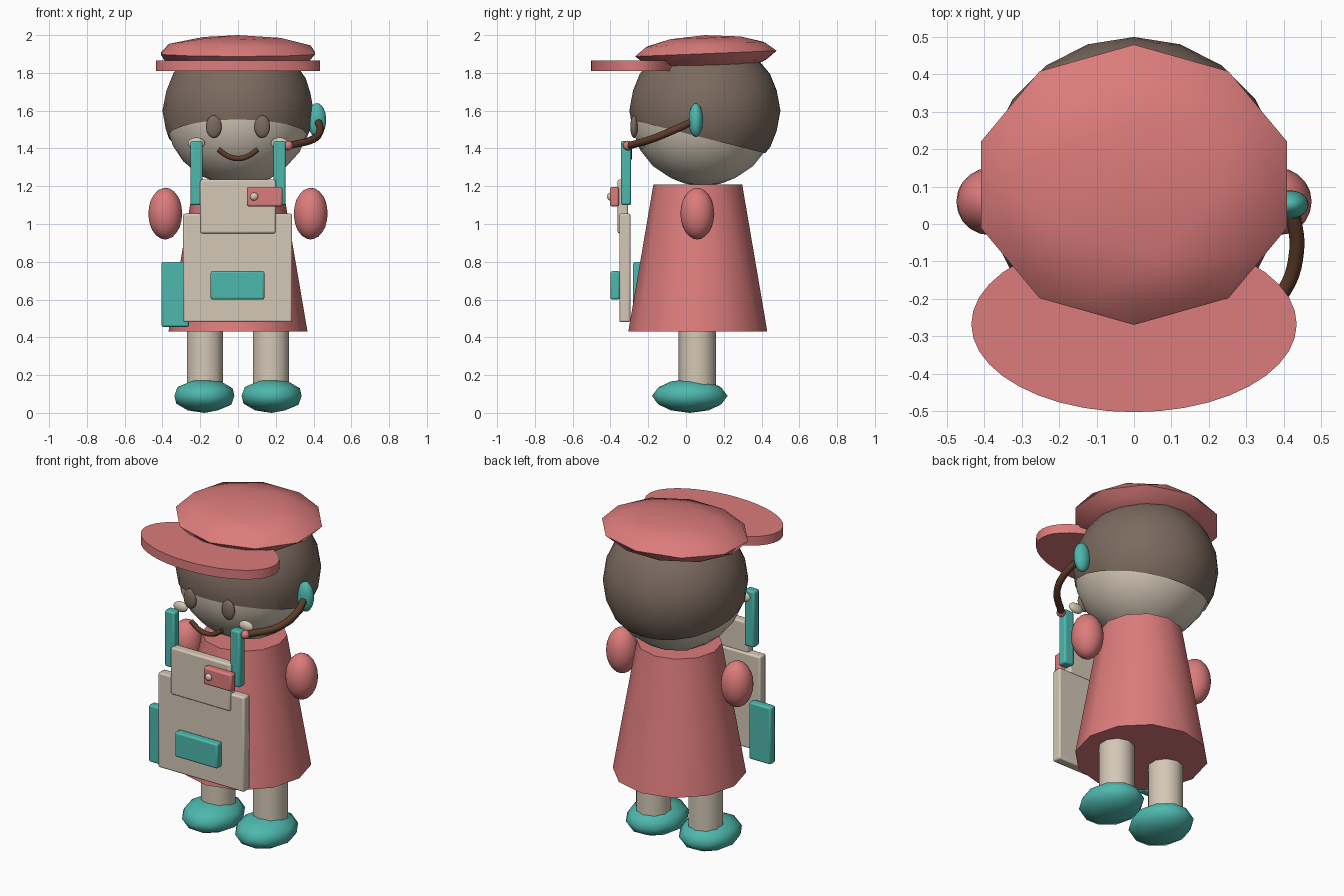
import bpy, bmesh, math
from mathutils import Vector

if "Cube" in bpy.data.objects:
    bpy.data.objects.remove(bpy.data.objects["Cube"], do_unlink=True)


def material(name, rgb):
    m = bpy.data.materials.new(name)
    m.use_nodes = True
    m.diffuse_color = (*rgb, 1)
    m.node_tree.nodes["Principled BSDF"].inputs["Base Color"].default_value = (*rgb, 1)
    return m


pink = material("coral_pink", (0.72, 0.2, 0.2))
teal = material("teal", (0.075, 0.48, 0.42))
cream = material("cream", (0.66, 0.58, 0.47))
hair_brown = material("hair_brown", (0.2, 0.145, 0.115))
dark_brown = material("dark_brown", (0.11, 0.046, 0.023))


def finish(name, mat, angle=60):
    ob = bpy.context.object
    ob.name = name
    ob.data.materials.append(mat)
    bpy.ops.object.shade_smooth_by_angle(angle=math.radians(angle))
    return ob


def ball(name, mat, loc, radii, detail=3, tilt=0):
    bpy.ops.mesh.primitive_ico_sphere_add(subdivisions=detail, radius=1, location=loc,
                                          rotation=(tilt, 0, 0))
    bpy.context.object.scale = radii
    bpy.ops.object.transform_apply(location=False, rotation=False, scale=True)
    return finish(name, mat)


def cone(name, mat, loc, r_bottom, r_top, height, sides):
    bpy.ops.mesh.primitive_cone_add(vertices=sides, radius1=r_bottom, radius2=r_top,
                                    depth=height, location=loc)
    return finish(name, mat, 50)


def box(name, mat, x, y, z, bevel=0.01):
    """Bevelled box given by its (min, max) range on each axis."""
    spans = (x, y, z)
    bpy.ops.mesh.primitive_cube_add(size=1, location=[sum(s) / 2 for s in spans])
    bpy.context.object.scale = [s[1] - s[0] for s in spans]
    bpy.ops.object.transform_apply(location=False, rotation=False, scale=True)
    ob = finish(name, mat, 30)
    mod = ob.modifiers.new("Bevel", "BEVEL")
    mod.width, mod.segments = bevel, 2
    return ob


def tube(name, mat, points, radius):
    """Round tube along a smooth path."""
    curve = bpy.data.curves.new(name, "CURVE")
    curve.dimensions = "3D"
    curve.bevel_depth, curve.bevel_resolution = radius, 2
    curve.resolution_u, curve.use_fill_caps = 5, True
    spline = curve.splines.new("BEZIER")
    spline.bezier_points.add(len(points) - 1)
    for bp, p in zip(spline.bezier_points, points):
        bp.co = p
        bp.handle_left_type = bp.handle_right_type = "AUTO"
    curve.materials.append(mat)
    ob = bpy.data.objects.new(name, curve)
    bpy.context.collection.objects.link(ob)
    return ob


# Head, with a hair shell cut off by a plane that drops toward the back
ball("head", cream, (0, 0.09, 1.585), (0.385, 0.385, 0.385))
hair = ball("hair", hair_brown, (0, 0.1, 1.6), (0.4, 0.4, 0.385))
bm = bmesh.new()
bm.from_mesh(hair.data)
bmesh.ops.bisect_plane(bm, geom=bm.verts[:] + bm.edges[:] + bm.faces[:],
                       plane_co=Vector((0, 0, -0.145)), plane_no=Vector((0, 0.25, 1)),
                       clear_inner=True)
bm.to_mesh(hair.data)
bm.free()

# Cap crown and oval visor
ball("cap_crown", pink, (0, 0.105, 1.902), (0.43, 0.375, 0.098), detail=2, tilt=0.04)
visor = cone("cap_visor", pink, (0, -0.268, 1.838), 1, 1, 0.055, 40)
visor.scale = (0.435, 0.235, 1)

# Dress
cone("dress", pink, (0, 0.0625, 0.82), 0.368, 0.235, 0.78, 12)

# Paired parts
for side, s in (("left", 1), ("right", -1)):
    cone(side + "_leg", cream, (s * 0.175, 0.06, 0.3), 0.1, 0.1, 0.32, 10)
    ball(side + "_shoe", teal, (s * 0.178, 0.02, 0.09), (0.167, 0.2, 0.09), detail=2)
    ball(side + "_arm", pink, (s * 0.385, 0.06, 1.055), (0.09, 0.09, 0.137))
    ball(side + "_eye", hair_brown, (s * 0.128, -0.275, 1.515), (0.042, 0.02, 0.06))
    ball(side + "_cheek", cream, (s * 0.22, -0.235, 1.427), (0.046, 0.02, 0.031))
    edges = sorted((s * 0.187, s * 0.252))
    box(side + "_strap", teal, edges, (-0.345, -0.29), (1.1, 1.44))

# Smile
tube("mouth", dark_brown, [(x, -0.3, 1.347 + 4.4 * x * x) for x in (-0.105, -0.055, 0, 0.055, 0.105)], 0.014)

# Front bag with flap, pockets, tag and button
box("bag_panel", cream, (-0.29, 0.287), (-0.353, -0.294), (0.48, 1.055))
box("bag_flap", cream, (-0.2, 0.2), (-0.362, -0.306), (0.95, 1.235))
box("bag_pocket", teal, (-0.145, 0.14), (-0.4, -0.35), (0.6, 0.75))
box("side_pouch", teal, (-0.405, -0.26), (-0.28, -0.23), (0.455, 0.8))
box("bag_tag", pink, (0.048, 0.235), (-0.402, -0.355), (1.093, 1.197))
ball("tag_button", cream, (0.085, -0.402, 1.145), (0.022, 0.016, 0.022), detail=2)

# Headset
ball("earpiece", teal, (0.417, 0.052, 1.55), (0.05, 0.038, 0.09))
tube("headset_boom", dark_brown, [(0.425, 0.03, 1.54), (0.435, -0.07, 1.495),
                                  (0.4, -0.18, 1.45), (0.27, -0.3, 1.415)], 0.02)
ball("microphone", pink, (0.265, -0.308, 1.415), (0.026, 0.026, 0.026), detail=2)
